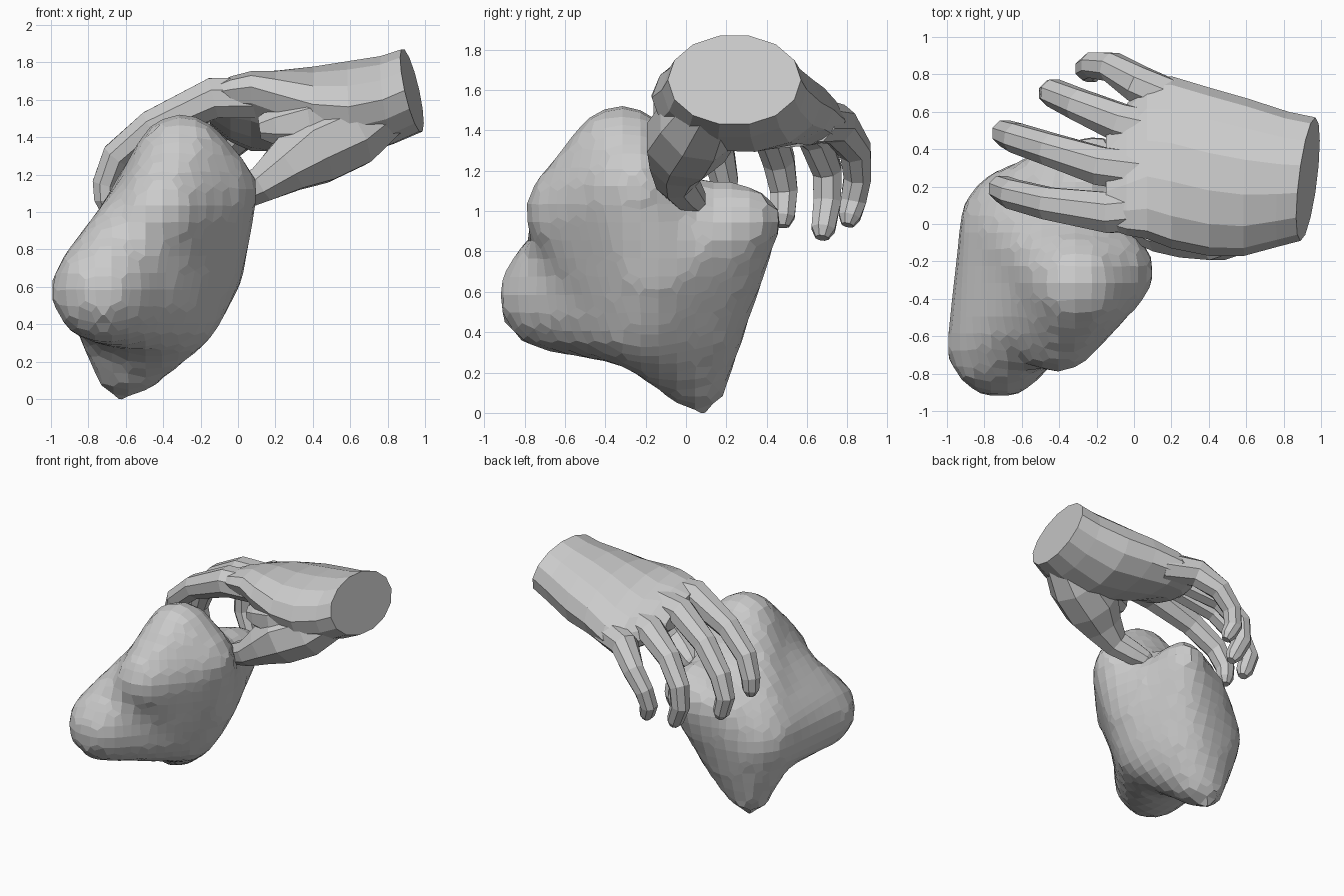
import bpy, bmesh
from math import cos, sin, tau
from mathutils import Vector

if "Cube" in bpy.data.objects:
    bpy.data.objects.remove(bpy.data.objects["Cube"])


def finish(bm, name):
    bmesh.ops.recalc_face_normals(bm, faces=bm.faces[:])
    me = bpy.data.meshes.new(name)
    bm.to_mesh(me)
    bm.free()
    ob = bpy.data.objects.new(name, me)
    bpy.context.collection.objects.link(ob)
    return ob


def loft(rings, name):
    """Skin a closed tube through equally sized rings of points."""
    bm = bmesh.new()
    vs = [[bm.verts.new(p) for p in r] for r in rings]
    n = len(vs[0])
    for a, b in zip(vs, vs[1:]):
        for i in range(n):
            j = (i + 1) % n
            bm.faces.new((a[i], a[j], b[j], b[i]))
    bm.faces.new(vs[0])
    bm.faces.new(vs[-1])
    return finish(bm, name)


def digit(name, path, sides=8):
    """Tapering finger along (x, y, z, radius) points with a blunt tip."""
    pts = [(Vector(p[:3]), p[3] * 1.05) for p in path]
    end, r = pts[-1]
    d = (end - pts[-2][0]).normalized()
    pts.append((end + d * r * 0.75, r * 0.55))
    rings = []
    for i, (p, r) in enumerate(pts):
        t = (pts[min(i + 1, len(pts) - 1)][0] - pts[max(i - 1, 0)][0]).normalized()
        side = Vector((0, 1, 0))
        side = (side - t * side.dot(t)).normalized()
        up = t.cross(side)
        rings.append([p + r * (side * cos(tau * (k + .5) / sides) + up * sin(tau * (k + .5) / sides))
                      for k in range(sides)])
    return loft(rings, name)


def apply(ob, kind, **settings):
    m = ob.modifiers.new(kind.title(), kind)
    for k, v in settings.items():
        setattr(m, k, v)
    bpy.context.view_layer.objects.active = ob
    bpy.ops.object.modifier_apply(modifier=m.name)


# Forearm stump and palm: x, y, z, half width, half height, sideways tilt, lean
palm = [(.93, .24, 1.65, .33, .225, 0, 1),
        (.80, .24, 1.60, .36, .24, 0, .6),
        (.60, .25, 1.55, .42, .26, -.03, .2),
        (.40, .28, 1.54, .45, .235, -.08, 0),
        (.20, .33, 1.54, .46, .20, -.2, 0),
        (.07, .35, 1.54, .43, .17, -.3, 0),
        (-.04, .29, 1.55, .35, .14, -.3, 0),
        (-.15, .23, 1.57, .25, .08, -.25, 0)]
rings = []
for x, y, z, w, h, tilt, lean in palm:
    ring = []
    for k in range(14):
        dy, dz = w * cos(tau * k / 14), h * sin(tau * k / 14)
        ring.append((x + lean * (.12 * dy - .22 * dz), y + dy, z + dz + tilt * dy))
    rings.append(ring)
hand = loft(rings, "hand")

# Thumb web, thumb and four fingers, merged into the palm
digits = {
    "thumb_web": [(.60, .08, 1.52, .17), (.35, .00, 1.48, .17), (.20, .00, 1.46, .11)],
    "thumb": [(.80, .14, 1.56, .15), (.60, .06, 1.43, .20), (.40, .00, 1.34, .205),
              (.26, -.04, 1.24, .145), (.13, -.05, 1.15, .10), (.00, .00, 1.09, .085),
              (-.08, .04, 1.05, .065)],
    "index_finger": [(.15, .09, 1.61, .11), (-.13, .06, 1.61, .112), (-.46, .11, 1.46, .088),
                     (-.65, .16, 1.30, .08), (-.71, .19, 1.15, .07), (-.71, .19, 1.06, .06)],
    "middle_finger": [(.10, .27, 1.60, .11), (-.18, .31, 1.58, .105), (-.45, .40, 1.44, .088),
                      (-.63, .46, 1.25, .08), (-.69, .485, 1.10, .07), (-.65, .48, .97, .06)],
    "ring_finger": [(.15, .48, 1.51, .12), (-.07, .54, 1.49, .105), (-.30, .64, 1.37, .085),
                    (-.43, .70, 1.20, .075), (-.44, .70, 1.05, .07), (-.38, .68, .91, .06)],
    "little_finger": [(.25, .64, 1.45, .11), (.02, .75, 1.43, .10), (-.12, .84, 1.30, .08),
                      (-.22, .85, 1.17, .07), (-.25, .83, 1.05, .065), (-.22, .81, .97, .055)],
}
for name, path in digits.items():
    ob = digit(name, path)
    apply(hand, "BOOLEAN", operation="UNION", solver="EXACT", object=ob)
    bpy.data.objects.remove(ob)

# Lumpy held object: hulls around groups of balls, fused together
ball = {
    "top": (-.30, -.32, 1.28, .255), "shoulder": (-.14, -.26, 1.11, .25),
    "front_knob": (-.41, -.60, 1.00, .21), "core": (-.28, -.15, .75, .33),
    "left": (-.60, -.02, .60, .34), "low": (-.35, -.20, .50, .28),
    "foot": (-.62, .06, .13, .14), "heel": (-.51, .07, .15, .11),
    "shin": (-.36, .09, .40, .14), "back_knob": (-.20, .33, .96, .15),
    "back_left": (-.50, .23, .85, .15), "ridge": (-.25, .19, 1.04, .13),
    "low_knob": (-.72, -.65, .58, .285), "crest": (-.40, -.32, 1.13, .21),
}
groups = [("top", "shoulder", "core", "left"),
          ("top", "shoulder", "front_knob", "core", "left", "low"),
          ("core", "left", "low", "foot", "heel", "shin", "ridge", "back_knob", "back_left"),
          ("low_knob", "left", "low", "crest")]
unit = bmesh.new()
bmesh.ops.create_icosphere(unit, subdivisions=3, radius=1)
dirs = [v.co.copy() for v in unit.verts]
unit.free()
bm = bmesh.new()
for g in groups:
    verts = []
    for x, y, z, r in (ball[n] for n in g):
        verts += [bm.verts.new(Vector((x, y, z)) + d * r) for d in dirs]
    bmesh.ops.convex_hull(bm, input=verts)
    bmesh.ops.delete(bm, geom=[v for v in bm.verts if not v.link_faces], context="VERTS")
lump = finish(bm, "held_lump")
apply(lump, "REMESH", mode="VOXEL", voxel_size=.09)
apply(lump, "SMOOTH", factor=.4, iterations=1)
for ob in (hand, lump):
    for p in ob.data.polygons:
        p.use_smooth = False
